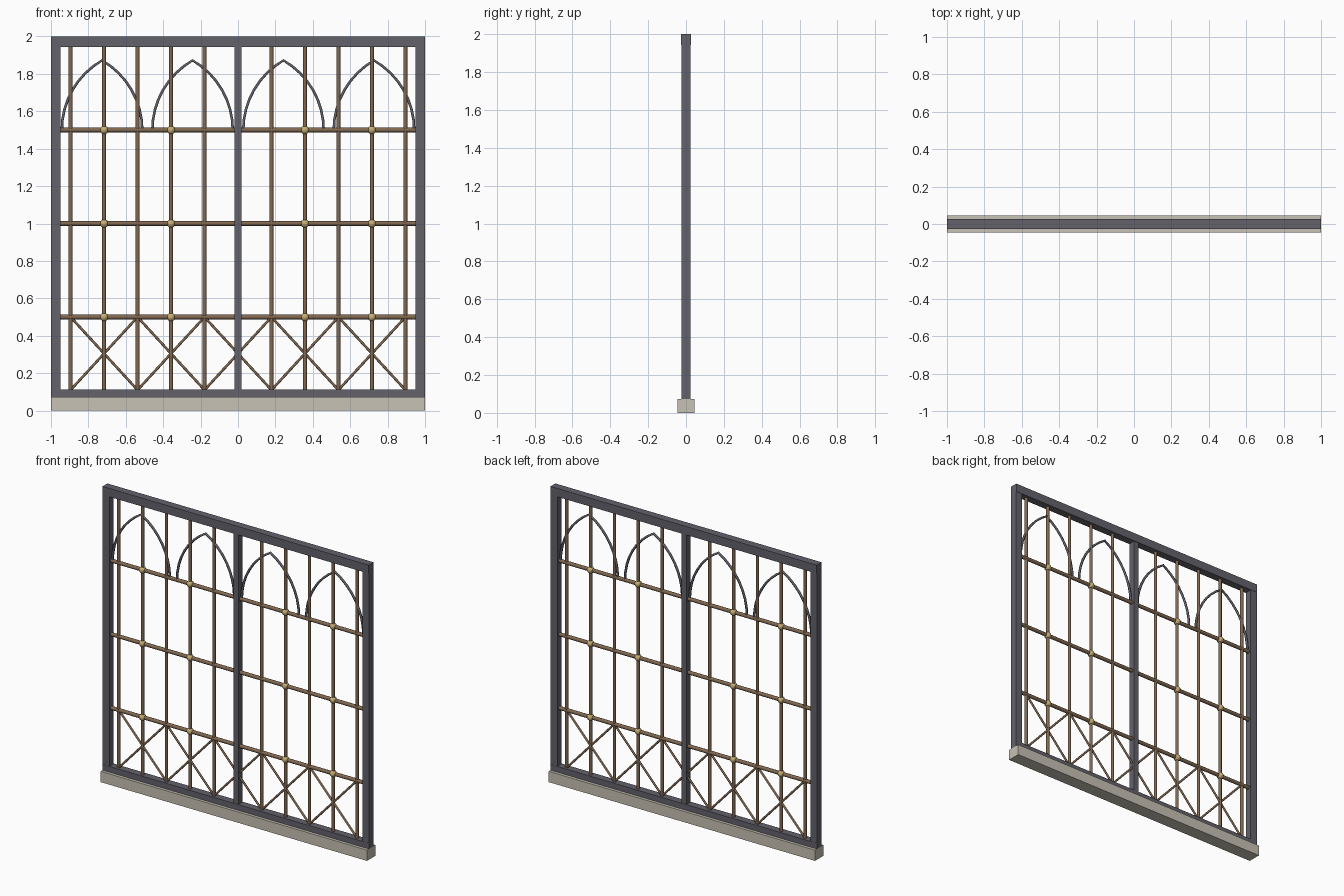
import bpy, math
from mathutils import Vector

if "Cube" in bpy.data.objects:
    bpy.data.objects.remove(bpy.data.objects["Cube"])


def material(name, color):
    m = bpy.data.materials.new(name)
    m.diffuse_color = (*color, 1)
    m.use_nodes = True
    m.node_tree.nodes["Principled BSDF"].inputs["Base Color"].default_value = m.diffuse_color
    return m


IRON = material("dark grey iron", (0.125, 0.122, 0.148))
BRONZE = material("brown bronze", (0.22, 0.14, 0.082))
BRASS = material("pale brass", (0.58, 0.43, 0.18))
STONE = material("light stone", (0.58, 0.54, 0.46))


def finish(name, mat, smooth=False):
    ob = bpy.context.object
    ob.name = name
    ob.data.materials.append(mat)
    if smooth:
        bpy.ops.object.shade_smooth_by_angle(angle=math.radians(50))
    return ob


def box(name, mat, x0, x1, half_y, z0, z1):
    bpy.ops.mesh.primitive_cube_add(size=1, location=((x0 + x1) / 2, 0, (z0 + z1) / 2))
    ob = finish(name, mat)
    ob.scale = (x1 - x0, 2 * half_y, z1 - z0)


def rod(name, mat, start, end, radius):
    a, b = Vector(start), Vector(end)
    bpy.ops.mesh.primitive_cylinder_add(vertices=12, radius=radius, depth=(b - a).length,
                                        location=(a + b) / 2)
    bpy.context.object.rotation_euler = (b - a).to_track_quat('Z', 'Y').to_euler()
    finish(name, mat, True)


# Stone sill and iron frame
box("sill", STONE, -1, 1, 0.045, 0, 0.073)
box("bottom_rail", IRON, -1, 1, 0.025, 0.073, 0.112)
box("top_rail", IRON, -1, 1, 0.026, 1.943, 2)
box("left_stile", IRON, -1, -0.95, 0.024, 0.073, 1.943)
box("right_stile", IRON, 0.95, 1, 0.024, 0.073, 1.943)
box("centre_mullion", IRON, -0.018, 0.018, 0.022, 0.112, 1.943)

# Upright and level bars
for i in range(-5, 6):
    if i:
        rod("upright_bar", BRONZE, (0.179 * i, 0, 0.11), (0.179 * i, 0, 1.945), 0.0105)
for z in (0.5, 1.0, 1.5):
    rod("level_bar", BRONZE, (-0.952, 0, z), (0.952, 0, z), 0.0125)
    # Brass bosses on the crossings
    for i in (-4, -2, 2, 4):
        bpy.ops.mesh.primitive_uv_sphere_add(segments=12, ring_count=8, radius=0.023,
                                             location=(0.179 * i, 0, z))
        finish("boss", BRASS, True)

# Crossed braces along the bottom
for i in (-4, -2, 0, 2, 4):
    for s in (-1, 1):
        rod("cross_brace", BRONZE, (0.179 * (i - s), 0, 0.11), (0.179 * (i + s), 0, 0.5), 0.007)

# Pointed arches, each from two arcs struck from the opposite foot
R = 0.43
for cx in (-0.727, -0.243, 0.243, 0.727):
    half = [(R / 2 - R * math.cos(t), 1.5 + R * math.sin(t))
            for t in (math.radians(60) * k / 8 for k in range(9))]
    path = half + [(-x, z) for x, z in reversed(half[:-1])]
    curve = bpy.data.curves.new("arch", 'CURVE')
    curve.dimensions = '3D'
    curve.bevel_depth = 0.008
    curve.bevel_resolution = 1
    curve.use_fill_caps = True
    spline = curve.splines.new('POLY')
    spline.points.add(len(path) - 1)
    for p, (x, z) in zip(spline.points, path):
        p.co = (cx + x, 0, z, 1)
    curve.materials.append(IRON)
    bpy.context.collection.objects.link(bpy.data.objects.new("arch", curve))
